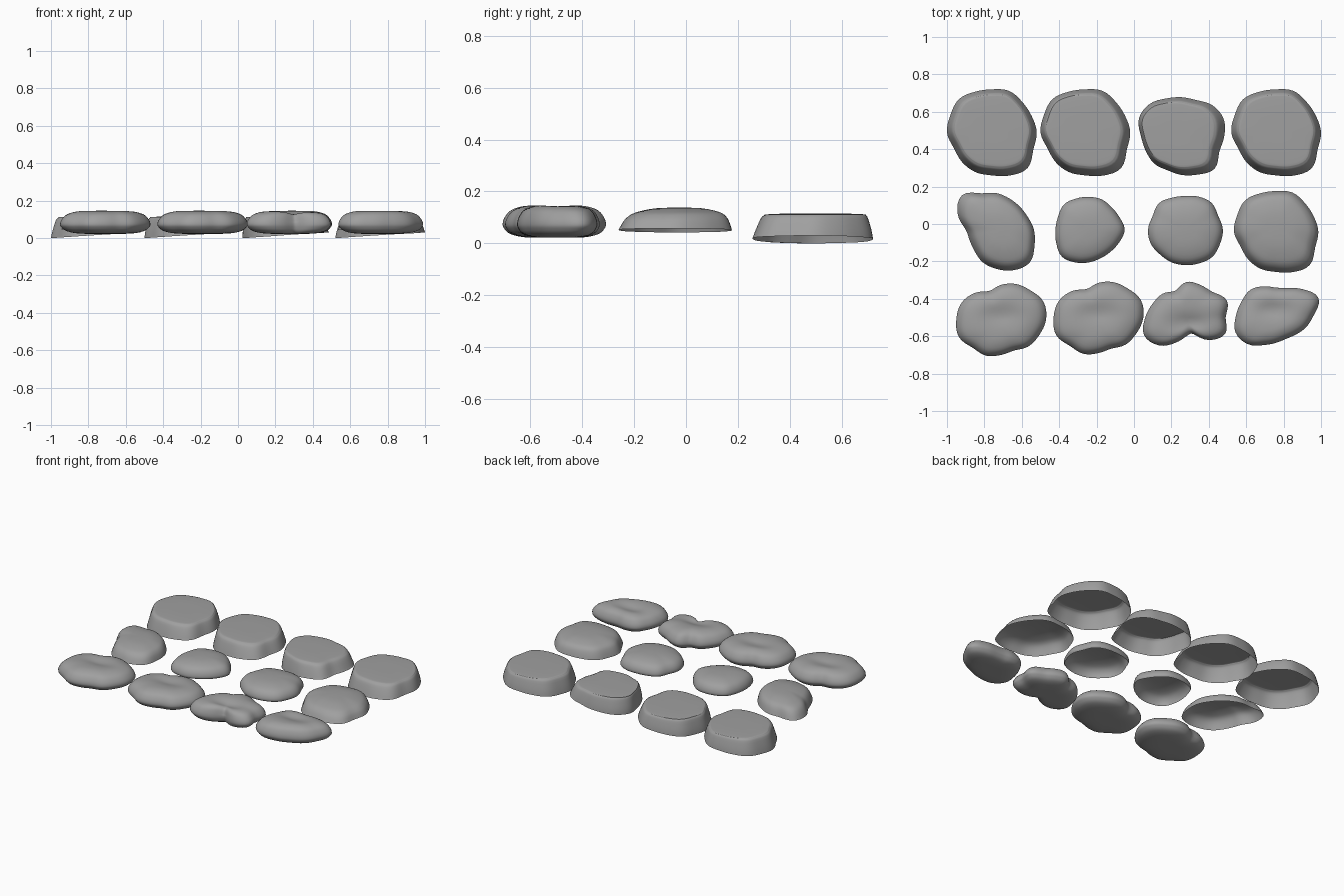
import bpy
import bmesh
from math import cos, sin, pi, exp, radians

cube = bpy.data.objects.get("Cube")
if cube:
    bpy.data.objects.remove(cube, do_unlink=True)

# Stone material
stone_grey = bpy.data.materials.new("stone_grey")
stone_grey.use_nodes = True
colour = (0.35, 0.35, 0.35, 1)
stone_grey.diffuse_color = colour
shader = stone_grey.node_tree.nodes["Principled BSDF"]
shader.inputs["Base Color"].default_value = colour
shader.inputs["Roughness"].default_value = 0.8


def blend(a, b, c, d, t):
    """Smooth curve through b and c."""
    return b + 0.5 * t * (c - a + t * (2 * a - 5 * b + 4 * c - d
                                       + t * (3 * (b - c) + d - a)))


def smooth_loop(values, steps=4):
    """Closed smooth run of radii."""
    n = len(values)
    return [blend(*(values[(i + k) % n] for k in (-1, 0, 1, 2)), s / steps)
            for i in range(n) for s in range(steps)]


def smooth_path(points, steps=3):
    """Open smooth run of (scale, height) points."""
    last = len(points) - 1
    path = []
    for i in range(last):
        near = [points[max(0, min(last, i + k))] for k in (-1, 0, 1, 2)]
        for s in range(steps):
            path.append(tuple(blend(*axis, s / steps) for axis in zip(*near)))
    return path + [points[-1]]


# Outlines: radii in hundredths, counter-clockwise from +x
BLOCK = [24, 23, 23, 24, 23, 23.5, 25, 24, 24, 22, 22.5, 23, 23, 25, 27, 24]
SKEWED = [23, 24.5, 23.5, 21, 21, 22, 24.5, 25, 22, 21, 21, 20, 21, 22.5, 25, 22]
WEDGE = [20, 18, 17.5, 18, 19.5, 21, 26, 22.5, 16.5, 15.5, 16.5, 19, 21, 23.5, 25, 22]
DROP = [19, 17.5, 17, 17.5, 17.5, 18, 19, 18, 18, 19, 20.5, 19, 17.5, 16.5, 16.5, 17.5]
ROUND = [20, 19, 20, 19, 18, 18.5, 20, 19, 20, 20, 19, 19, 19, 19.5, 20.5, 20]
LUMPY = [24, 24.5, 22, 20.5, 18.5, 16.5, 20, 23, 24, 24.5, 21.5, 21, 19, 18, 20.5, 22]
NOTCHED = [21, 23.5, 19.5, 19, 19, 15.5, 18, 19.5, 22, 24.5, 21, 14.5, 10, 9.5, 17, 22.5]
SLANTED = [20, 24.5, 20, 16, 15, 17, 19.5, 20, 21.5, 23.5, 21.5, 17, 14.5, 13.5, 14.5, 17]

# Cross-sections from the lower rim to the crown: (scale, height)
STEP = [(1, .015), (.96, .05), (.89, .095), (.84, .108), (.78, .112), (.4, .115), (0, .115)]
DOME = [(1, .05), (.93, .085), (.84, .108), (.7, .122), (.4, .135), (0, .138)]
CAP = [(.97, .047), (1, .06), (.95, .088), (.8, .113), (.45, .13), (0, .134)]
PEBBLE = [(0, .022), (.55, .023), (.85, .036), (.97, .057), (1, .075), (.96, .1),
          (.84, .127), (.6, .143), (.3, .146), (0, .146)]


def stone(name, outline, section, x, y, size=1, shift=(0, 0), rim=0, dent=None):
    """Stack scaled copies of the outline along the section."""
    radii = smooth_loop(outline)
    path = smooth_path(section)
    n = len(radii)
    bm = bmesh.new()
    rings = []
    for row, (scale, height) in enumerate(path):
        rise = row / (len(path) - 1)
        ring = []
        for j, r in enumerate(radii):
            a = 2 * pi * j / n
            d = max(scale, 0) * r / 100 * size
            px, py = d * cos(a), d * sin(a)
            z = height + rim * cos(a) * max(0, 1 - 3 * rise)
            if dent and rise > 0.5:
                dx, dy, depth = dent
                z -= depth * exp(-((px - dx) / .1) ** 2 - ((py - dy) / .05) ** 2)
            ring.append(bm.verts.new((x + px + shift[0] * rise,
                                      y + py + shift[1] * rise, z)))
        rings.append(ring)
    for low, high in zip(rings, rings[1:]):
        for j in range(n):
            k = (j + 1) % n
            bm.faces.new((low[j], low[k], high[k], high[j]))
    bmesh.ops.remove_doubles(bm, verts=bm.verts, dist=0.0002)
    mesh = bpy.data.meshes.new(name)
    bm.to_mesh(mesh)
    bm.free()
    mesh.materials.append(stone_grey)
    obj = bpy.data.objects.new(name, mesh)
    bpy.context.collection.objects.link(obj)
    return obj


stones = [
    # Back row: stepped hollow blocks
    stone("back_stone_1", BLOCK, STEP, -.76, .49, shift=(0, .02), rim=.015),
    stone("back_stone_2", BLOCK, STEP, -.26, .49, shift=(-.02, .02), rim=.015),
    stone("back_stone_3", SKEWED, STEP, .255, .47, size=.99, shift=(-.035, .015), rim=.015),
    stone("back_stone_4", BLOCK, STEP, .76, .49, shift=(0, .02), rim=.015),
    # Middle row: shallow hollow domes
    stone("middle_stone_1", WEDGE, DOME, -.735, -.03, shift=(.02, 0), rim=.005),
    stone("middle_stone_2", DROP, CAP, -.24, -.03),
    stone("middle_stone_3", ROUND, CAP, .275, -.03),
    stone("middle_stone_4", BLOCK, DOME, .76, -.04, size=.94, shift=(0, .02), rim=.008),
    # Front row: closed, dented pebbles
    stone("front_stone_1", LUMPY, PEBBLE, -.71, -.51, dent=(0, .02, .012)),
    stone("front_stone_2", LUMPY, PEBBLE, -.19, -.5, dent=(0, .02, .012)),
    stone("front_stone_3", NOTCHED, PEBBLE, .28, -.5, dent=(.02, -.03, .02)),
    stone("front_stone_4", SLANTED, PEBBLE, .76, -.49, dent=(-.02, .03, .015)),
]

# Smooth shading
bpy.ops.object.select_all(action="DESELECT")
for obj in stones:
    obj.select_set(True)
bpy.context.view_layer.objects.active = stones[0]
bpy.ops.object.shade_smooth_by_angle(angle=radians(50))
